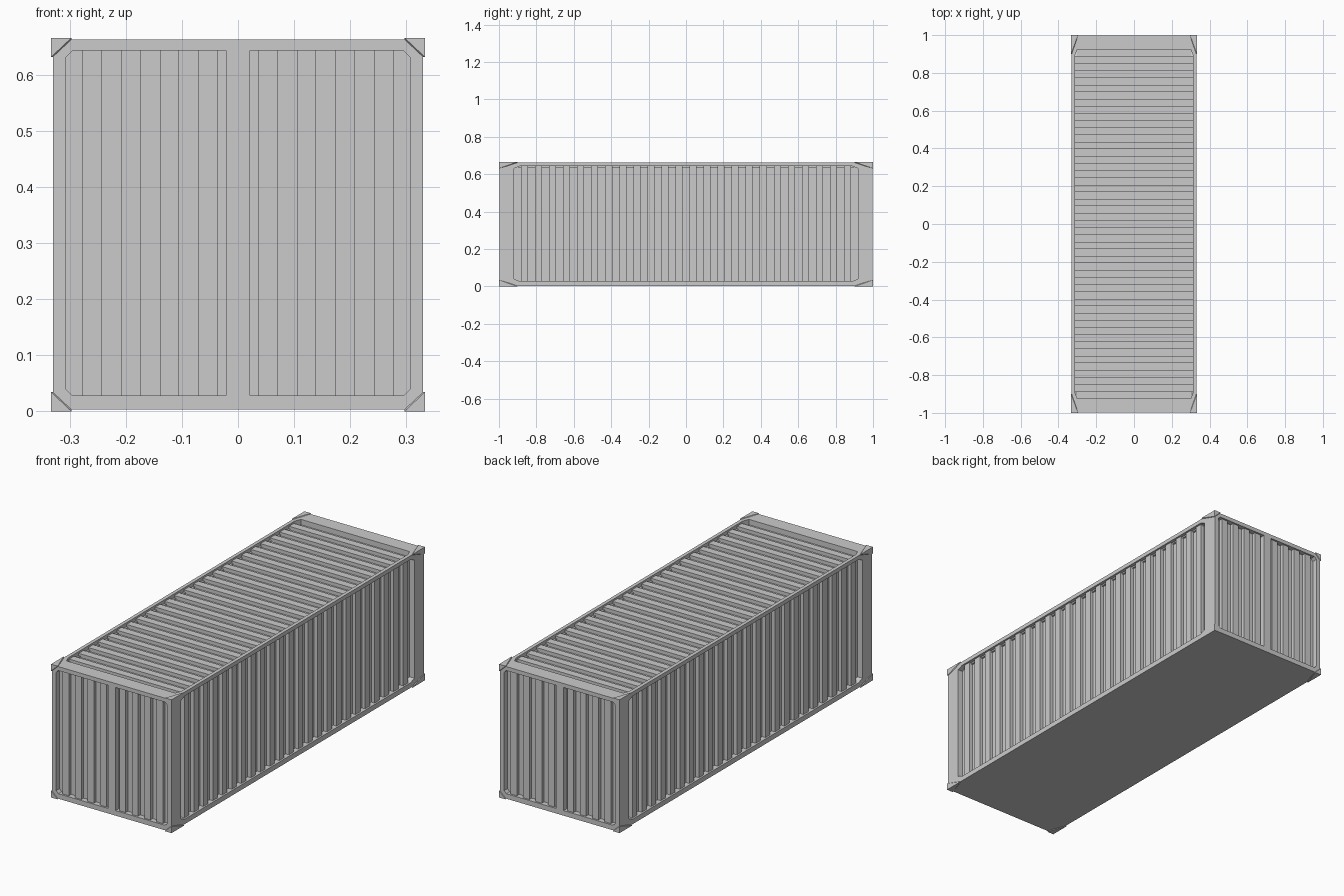
import bpy, bmesh
from mathutils import Vector

if "Cube" in bpy.data.objects:
    bpy.data.objects.remove(bpy.data.objects["Cube"])

HX, HY, HZ = 0.333, 1.0, 0.333      # overall half sizes
R = 0.003                           # frame sits slightly inside the corner fittings
SHALLOW, DEEP = 0.009, 0.027        # ridge and groove depth of the corrugation
C = Vector((0, 0, HZ))
X, Y, Z = Vector((1, 0, 0)), Vector((0, 1, 0)), Vector((0, 0, 1))
HALF = Vector((HX - R, HY - R, HZ - R))


def half(axis):
    return abs(axis.dot(HALF))


def make(name, polys, facing=None, closed=False):
    bm = bmesh.new()
    for p in polys:
        bm.faces.new([bm.verts.new(q) for q in p])
    bmesh.ops.remove_doubles(bm, verts=bm.verts, dist=1e-5)
    bmesh.ops.recalc_face_normals(bm, faces=bm.faces)
    bm.normal_update()
    if facing is not None:
        total = sum((f.normal * f.calc_area() for f in bm.faces), Vector())
        if total.dot(facing) < 0:
            bmesh.ops.reverse_faces(bm, faces=bm.faces)
    me = bpy.data.meshes.new(name)
    bm.to_mesh(me)
    bm.free()
    ob = bpy.data.objects.new(name, me)
    bpy.context.collection.objects.link(ob)
    return ob


def frame(name, n, u, v, ou, v0, v1, cu, cv):
    """Rectangular rim with a chamfered opening and an inner lip."""
    def P(a, b, d=0):
        return C + n * (half(n) - d) + u * a + v * b
    U, V = half(u), half(v)
    inner = [(-ou + cu, v0), (ou - cu, v0), (ou, v0 + cv), (ou, v1 - cv),
             (ou - cu, v1), (-ou + cu, v1), (-ou, v1 - cv), (-ou, v0 + cv)]
    outer = [(-U, -V), (U, -V), (U, V), (-U, V)]
    polys = []
    for i in range(4):
        a, b = outer[i], outer[(i + 1) % 4]
        p, q, r = inner[2 * i], inner[2 * i + 1], inner[(2 * i + 2) % 8]
        polys.append([P(*a), P(*b), P(*q), P(*p)])
        polys.append([P(*b), P(*r), P(*q)])
    for i in range(8):
        a, b = inner[i], inner[(i + 1) % 8]
        polys.append([P(*a), P(*b), P(*b, DEEP), P(*a, DEEP)])
    make(name, polys, n)


def corrugated(name, n, u, v, stops, v0, v1):
    """Square-wave sheet: grooves at both ends, ridges between."""
    def P(a, b, d):
        return C + n * (half(n) - d) + u * a + v * b
    profile = []
    for i in range(len(stops) - 1):
        d = DEEP if i % 2 == 0 else SHALLOW
        profile += [(stops[i], d), (stops[i + 1], d)]
    make(name, [[P(a, v0, d), P(b, v0, e), P(b, v1, e), P(a, v1, d)]
                for (a, d), (b, e) in zip(profile, profile[1:])], n)


def even(lo, hi, count):
    return [lo + (hi - lo) * i / count for i in range(count + 1)]


def box(name, lo, hi):
    bm = bmesh.new()
    bmesh.ops.create_cube(bm, size=1)
    for vert in bm.verts:
        vert.co = Vector([lo[i] if vert.co[i] < 0 else hi[i] for i in range(3)])
    me = bpy.data.meshes.new(name)
    bm.to_mesh(me)
    bm.free()
    bpy.context.collection.objects.link(bpy.data.objects.new(name, me))


B0, B1 = 0.028 - HZ, 0.643 - HZ     # opening bottom and top

# Long sides
for s, tag in ((1, "right"), (-1, "left")):
    frame(tag + "_frame", X * s, Y, Z, 0.92, B0, B1, 0.03, 0.012)
    corrugated(tag + "_wall", X * s, Y, Z, even(-0.92, 0.92, 49), B0, B1)

# Ends, each with two corrugated doors and a flush centre post
door = [-0.307] + even(-0.277, -0.036, 7) + [-0.021]
for s, tag in ((-1, "front"), (1, "back")):
    frame(tag + "_frame", Y * s, X, Z, 0.307, B0, B1, 0.012, 0.012)
    corrugated(tag + "_door_left", Y * s, X, Z, door, B0, B1)
    corrugated(tag + "_door_right", Y * s, X, Z, [-a for a in door], B0, B1)
    ys = sorted((s * (HY - R), s * (HY - R - DEEP)))
    box(tag + "_centre_post", (-0.021, ys[0], 0.028), (0.021, ys[1], 0.643))

# Roof and floor
frame("roof_frame", Z, X, Y, 0.312, -0.925, 0.925, 0.012, 0.03)
corrugated("roof_panel", Z, Y, X, even(-0.925, 0.925, 49), -0.312, 0.312)
make("floor", [[Vector((a * HALF.x, b * HALF.y, R))
                for a, b in ((-1, -1), (1, -1), (1, 1), (-1, 1))]], -Z)

# Corner fittings: wedges standing slightly proud of the frame
legs, d = (0.036, 0.1, 0.034), 0.006
for sx in (-1, 1):
    for sy in (-1, 1):
        for sz in (-1, 1):
            bm = bmesh.new()
            pts = [(0, 0, 0)]
            for i in range(3):
                for inset in (0, d):
                    p = [inset] * 3
                    p[i] = legs[i]
                    pts.append(p)
            for p in pts:
                bm.verts.new((sx * (HX - p[0]), sy * (HY - p[1]), HZ + sz * (HZ - p[2])))
            res = bmesh.ops.convex_hull(bm, input=bm.verts)
            loose = [v for v in bm.verts if not v.link_faces]
            bmesh.ops.delete(bm, geom=loose, context='VERTS')
            bmesh.ops.recalc_face_normals(bm, faces=bm.faces)
            me = bpy.data.meshes.new("corner_fitting")
            bm.to_mesh(me)
            bm.free()
            bpy.context.collection.objects.link(bpy.data.objects.new("corner_fitting", me))
